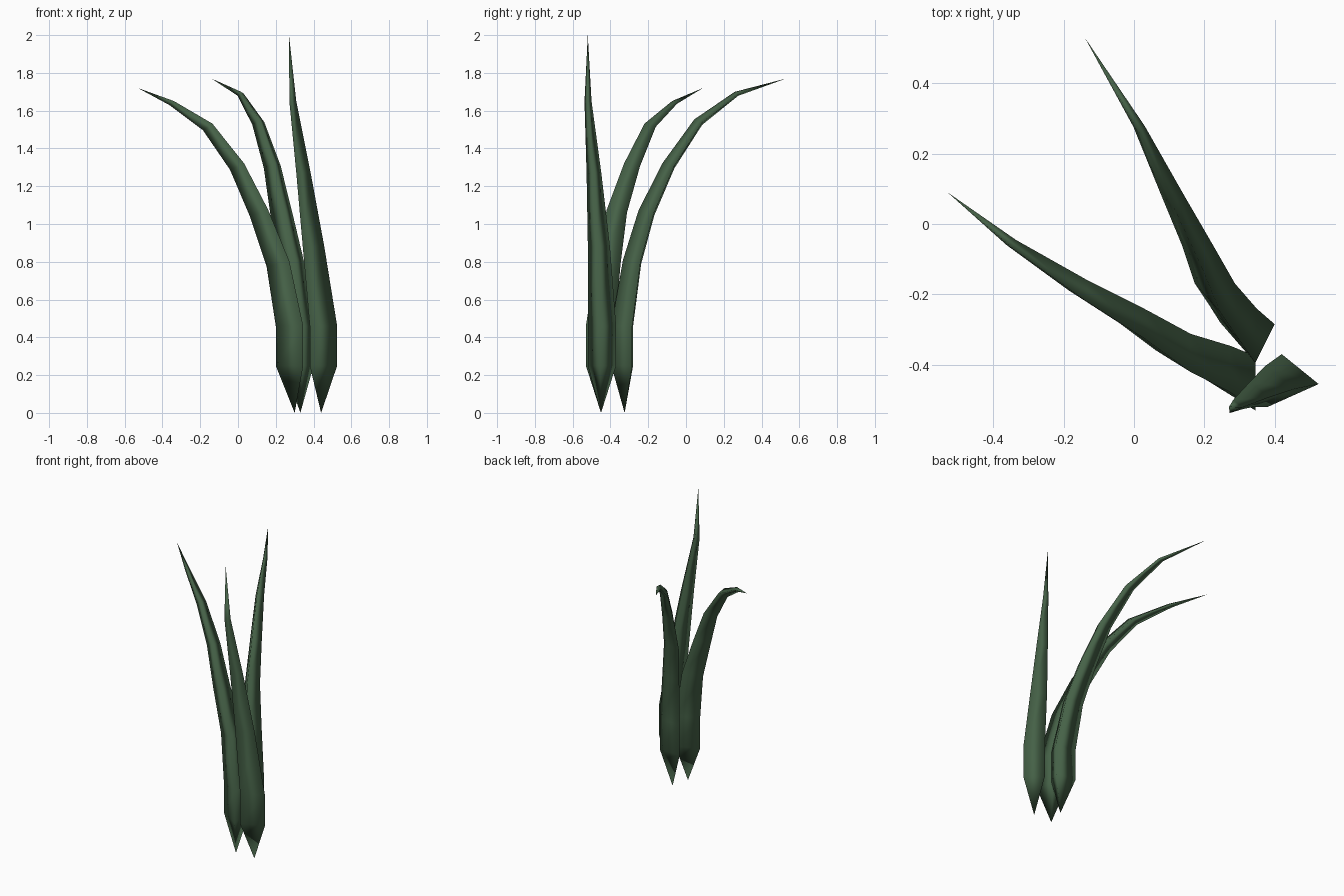
import bpy, bmesh
from mathutils import Vector, Quaternion

if "Cube" in bpy.data.objects:
    bpy.data.objects.remove(bpy.data.objects["Cube"])

green = bpy.data.materials.new("leaf_green")
green.diffuse_color = (0.06, 0.12, 0.063, 1)
green.use_nodes = True
green.node_tree.nodes["Principled BSDF"].inputs["Base Color"].default_value = green.diffuse_color


def blade(name, tri, path, scales):
    """Three-sided leaf: pointed root, triangular rings along a path, pointed tip."""
    pts = [Vector(p) for p in path]
    bm = bmesh.new()
    root, rings = bm.verts.new(pts[0]), []
    for i, s in enumerate(scales, 1):
        rot = Quaternion()
        if i > 2:  # the rings lean partly into the bend
            lean = Vector((0, 0, 1)).rotation_difference(pts[i + 1] - pts[i - 1])
            rot = Quaternion().slerp(lean, 0.6)
        rings.append([bm.verts.new(pts[i] + rot @ (Vector((x, y, 0)) * s)) for x, y in tri])
    tip = bm.verts.new(pts[-1])
    for k in range(3):
        n = (k + 1) % 3
        bm.faces.new((root, rings[0][n], rings[0][k]))
        for a, b in zip(rings, rings[1:]):
            bm.faces.new((a[k], a[n], b[n], b[k]))
        bm.faces.new((rings[-1][k], rings[-1][n], tip))
    bmesh.ops.recalc_face_normals(bm, faces=bm.faces)
    for f in bm.faces:
        f.smooth = True
    me = bpy.data.meshes.new(name)
    bm.to_mesh(me)
    bm.free()
    me.materials.append(green)
    bpy.context.collection.objects.link(bpy.data.objects.new(name, me))


# Upright leaf
blade("upright_leaf",
      [(-0.02, 0.08), (-0.06, -0.07), (0.085, -0.005)],
      [(0.44, -0.45, 0), (0.44, -0.45, 0.25), (0.44, -0.45, 0.46), (0.39, -0.465, 0.88),
       (0.34, -0.49, 1.27), (0.287, -0.52, 1.65), (0.27, -0.52, 2.0)],
      [1, 1, 0.78, 0.52, 0.25])

# Leaf arching to the left
blade("left_arching_leaf",
      [(0.045, 0.075), (-0.1, 0.01), (0.045, -0.08)],
      [(0.30, -0.45, 0), (0.30, -0.45, 0.25), (0.30, -0.45, 0.46), (0.235, -0.41, 0.79),
       (0.13, -0.365, 1.06), (0.01, -0.285, 1.305), (-0.15, -0.19, 1.515),
       (-0.345, -0.06, 1.64), (-0.53, 0.09, 1.72)],
      [1, 1, 0.85, 0.7, 0.55, 0.4, 0.2])

# Leaf arching to the back
blade("back_arching_leaf",
      [(0.015, -0.07), (0.07, 0.04), (-0.085, 0.045)],
      [(0.33, -0.325, 0), (0.33, -0.325, 0.25), (0.33, -0.325, 0.46), (0.29, -0.275, 0.8),
       (0.235, -0.2, 1.06), (0.185, -0.085, 1.31), (0.11, 0.07, 1.54),
       (0.015, 0.27, 1.69), (-0.14, 0.53, 1.77)],
      [1, 1, 0.85, 0.75, 0.58, 0.42, 0.22])
